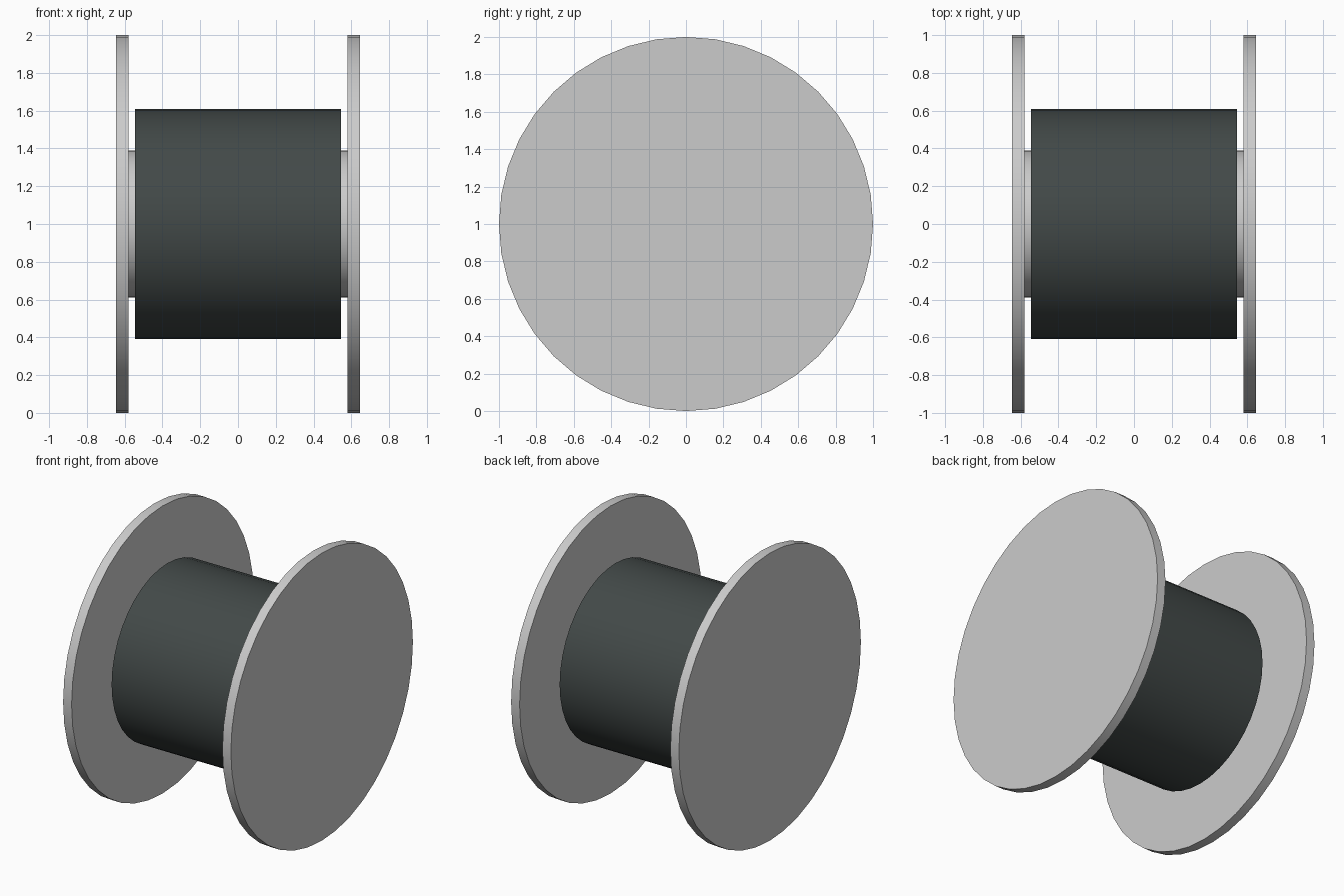
import bpy, math

cube = bpy.data.objects.get("Cube")
if cube:
    bpy.data.objects.remove(cube, do_unlink=True)


def material(name, rgb):
    m = bpy.data.materials.new(name)
    m.use_nodes = True
    colour = (*rgb, 1)
    m.diffuse_color = colour
    m.node_tree.nodes["Principled BSDF"].inputs["Base Color"].default_value = colour
    return m


def disc(name, x0, x1, radius, mat, sides=40):
    """Solid cylinder along x, centred at half height."""
    bpy.ops.mesh.primitive_cylinder_add(
        vertices=sides, radius=radius, depth=x1 - x0,
        location=((x0 + x1) / 2, 0, 1), rotation=(0, math.pi / 2, 0))
    ob = bpy.context.object
    ob.name = name
    ob.data.materials.append(mat)
    bpy.ops.object.shade_smooth_by_angle(angle=math.radians(30))
    return ob


light_grey = material("light grey", (0.6, 0.6, 0.6))
dark_slate = material("dark slate", (0.055, 0.067, 0.065))

# Core running between the flanges, and the wound drum around it
disc("core", -0.58, 0.58, 0.39, light_grey)
disc("wound_drum", -0.545, 0.545, 0.61, dark_slate)

# End flanges
for side, name in ((1, "left_flange"), (-1, "right_flange")):
    inner, outer = sorted((side * 0.58, side * 0.645))
    disc(name, inner, outer, 1.0, light_grey)
